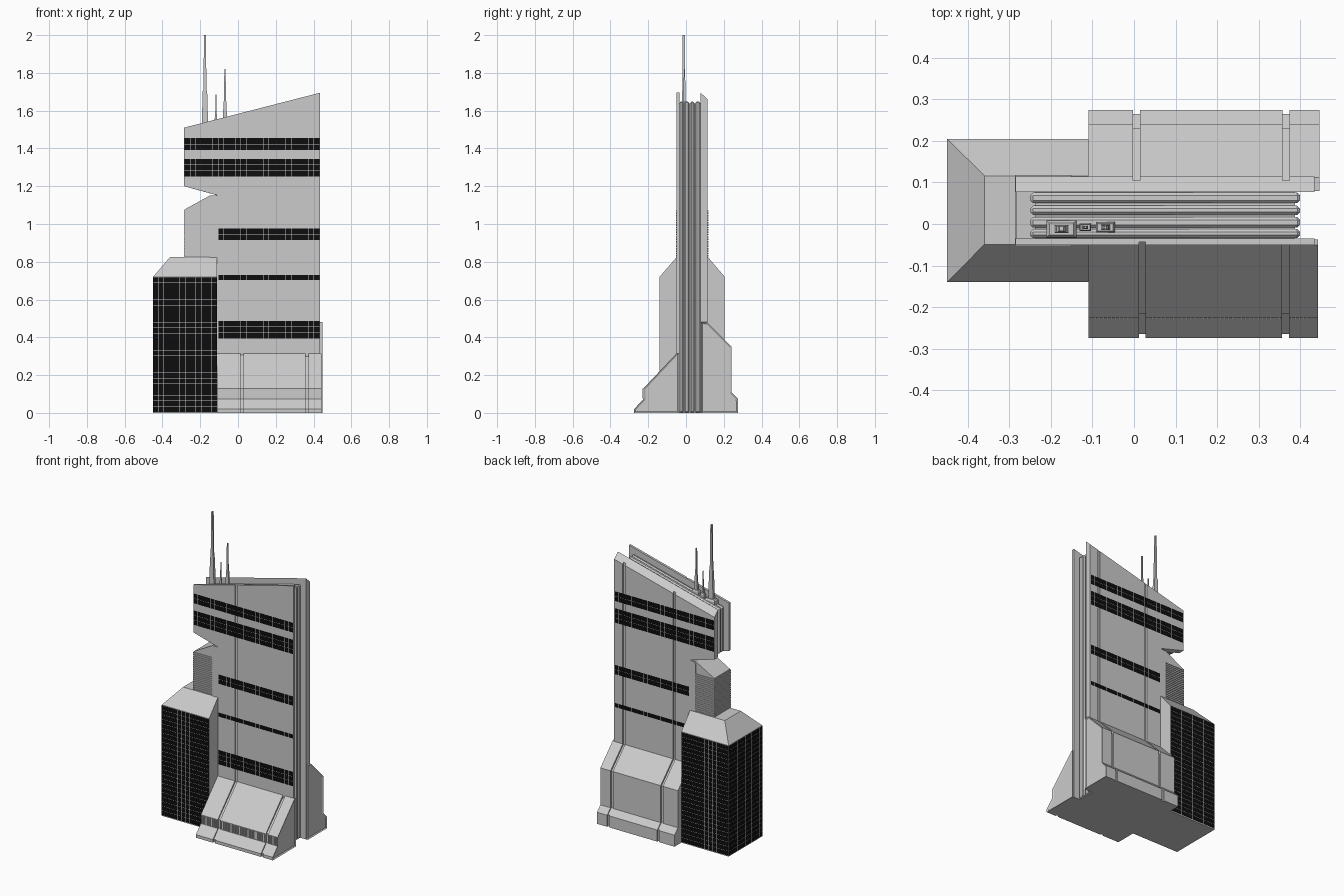
import bpy, bmesh
from mathutils import Vector

if "Cube" in bpy.data.objects:
    bpy.data.objects.remove(bpy.data.objects["Cube"])

black = bpy.data.materials.new("black_glass")
black.diffuse_color = (0.004, 0.004, 0.004, 1)
black.use_nodes = True
black.node_tree.nodes["Principled BSDF"].inputs["Base Color"].default_value = black.diffuse_color


def finish(name, bm, mat=None, recalc=True):
    if recalc:
        bmesh.ops.recalc_face_normals(bm, faces=bm.faces[:])
    me = bpy.data.meshes.new(name)
    bm.to_mesh(me)
    bm.free()
    ob = bpy.data.objects.new(name, me)
    bpy.context.collection.objects.link(ob)
    if mat:
        me.materials.append(mat)
    return ob


def add_loft(bm, rings):
    """Skin a list of equal point rings and cap both ends; returns the last cap."""
    loops = [[bm.verts.new(p) for p in r] for r in rings]
    n = len(loops[0])
    for a, b in zip(loops, loops[1:]):
        for i in range(n):
            j = (i + 1) % n
            bm.faces.new((a[i], a[j], b[j], b[i]))
    bm.faces.new(loops[0])
    return bm.faces.new(loops[-1])


def loft(name, rings, mat=None):
    bm = bmesh.new()
    add_loft(bm, rings)
    return finish(name, bm, mat)


def rect(x0, x1, y0, y1, z):
    return [(x0, y0, z), (x1, y0, z), (x1, y1, z), (x0, y1, z)]


def boxes(name, dims, mat=None):
    bm = bmesh.new()
    for x0, x1, y0, y1, z0, z1 in dims:
        add_loft(bm, [rect(x0, x1, y0, y1, z0), rect(x0, x1, y0, y1, z1)])
    return finish(name, bm, mat)


def prism_y(outline, y):
    return [(x, y, z) for x, z in outline]


def panes(name, origin, u, v, nu, nv, gap=0.0015):
    """Grid of thin black window panes; u and v span the wall, u x v faces out."""
    o, u, v = Vector(origin), Vector(u), Vector(v)
    o = o + u.cross(v).normalized() * 0.0015
    du, dv = u / nu, v / nv
    gu, gv = u.normalized() * gap / 2, v.normalized() * gap / 2
    bm = bmesh.new()
    for i in range(nu):
        for j in range(nv):
            a, b = o + du * i + dv * j + gu + gv, o + du * (i + 1) + dv * (j + 1) - gu - gv
            w = du - 2 * gu
            bm.faces.new([bm.verts.new(p) for p in (a, a + w, b, b - w)])
    return finish(name, bm, black, False)


# two main slabs with a sloping top and a notch on the left
slab = [(-.285, 1.51), (.435, 1.695), (.435, 0), (-.15, 0),
        (-.15, 1.14), (-.11, 1.152), (-.285, 1.2)]
slab_low = [(x, z - .035) if z > 1.4 else (x, z) for x, z in slab]
front_slab = loft("front_slab", [prism_y(slab, -.05), prism_y(slab, -.035)])
back_slab = loft("back_slab", [prism_y(slab, .077), prism_y(slab_low, .115)])

# vertical grooves cut in the slabs
grooves_front, grooves_back = [(.012, .028), (.357, .373)], [(-.002, .014), (.358, .374)]
for ob, spans, y0, y1 in ((front_slab, grooves_front[:1], -.1, -.043),
                          (back_slab, grooves_back, .105, .2)):
    cutter = boxes(ob.name + "_groove_cutter", [(a, b, y0, y1, -.1, 1.9) for a, b in spans])
    cutter.hide_render = True
    cutter.hide_viewport = True
    cutter.display_type = 'WIRE'
    mod = ob.modifiers.new("grooves", 'BOOLEAN')
    mod.operation, mod.solver, mod.object = 'DIFFERENCE', 'EXACT', cutter

# core: bevelled upright fins on a recessed filler, following the slab outline
core = [(-.25, 1.482), (.4, 1.65), (.4, 0), (-.15, 0),
        (-.15, 1.14), (-.11, 1.152), (-.25, 1.19)]
filler = [(x - .012 if x > .3 else x + .012 if x < -.2 else x, z - .012 if z > 1.4 else z)
          for x, z in core]
loft("core_filler", [prism_y(filler, -.036), prism_y(filler, .078)])
for i, (a, b) in enumerate([(-.034, -.012), (-.009, .017), (.022, .044), (.05, .076)]):
    fin = loft(f"core_fin_{i + 1}", [prism_y(core, a), prism_y(core, b)])
    mod = fin.modifiers.new("chamfer", 'BEVEL')
    mod.width, mod.segments, mod.limit_method = .007, 1, 'ANGLE'

# window bands on both slabs
bands = [(-.283, 1.39, 1.455, 2), (-.283, 1.25, 1.345, 3), (-.105, .915, .977, 2),
         (-.105, .702, .73, 1), (-.105, .392, .487, 3)]
for i, (x0, z0, z1, rows) in enumerate(bands):
    w, h = .431 - x0, z1 - z0
    cols = round(w / .03)
    panes(f"front_window_band_{i + 1}", (x0, -.05, z0), (w, 0, 0), (0, 0, h), cols, rows)
    if i < 4:
        y = .115
        panes(f"back_window_band_{i + 1}", (.431, y, z0), (-w, 0, 0), (0, 0, h), cols, rows)

# side tower with a hipped roof
loft("side_tower", [rect(-.45, -.11, -.14, .205, 0), rect(-.45, -.11, -.14, .205, .72),
                    rect(-.36, -.11, -.049, .116, .825)])
panes("side_tower_front_windows", (-.45, -.14, .005), (.34, 0, 0), (0, 0, .713), 12, 24)
panes("side_tower_back_windows", (-.11, .205, .005), (-.34, 0, 0), (0, 0, .713), 12, 24)
panes("side_tower_left_windows", (-.45, .205, .005), (0, -.345, 0), (0, 0, .713), 12, 24)

# small louvred upper block with a sloping roof
block = [(-.283, .8), (-.283, 1.077), (-.15, 1.15), (-.112, 1.15), (-.112, .8)]
loft("upper_block", [prism_y(block, -.048), prism_y(block, .113)])
boxes("upper_block_louvres",
      [(-.287, -.15, -.053, .118, .828 + .0125 * i, .835 + .0125 * i) for i in range(20)])


def base(name, profile, grooves, x1, side):
    """Plinth swept along x, stepping inward at each groove, with a recessed end panel."""
    inner = [(y - side * .01, z - .006 if z > .2 else z) for y, z in profile]
    steps = [(-.11, profile)]
    for a, b in grooves:
        steps += [(a, profile), (a, inner), (b, inner), (b, profile)]
    steps.append((x1, profile))
    bm = bmesh.new()
    cap = add_loft(bm, [[(x, y, z) for y, z in p] for x, p in steps])
    bmesh.ops.recalc_face_normals(bm, faces=bm.faces[:])
    bmesh.ops.inset_region(bm, faces=[cap], thickness=.01, depth=-.006)
    return finish(name, bm)


# front and back plinths
base("front_base", [(-.037, 0), (-.275, 0), (-.275, .02), (-.225, .073), (-.225, .13),
                    (-.05, .315), (-.037, .315)], grooves_front, .443, -1)
base("back_base", [(.08, 0), (.275, 0), (.275, .075), (.24, .11), (.24, .35),
                   (.112, .48), (.08, .48)], grooves_back, .447, 1)

# row of upright bars on the front plinth
spans = [(-.108, .01), (.03, .355), (.375, .441)]
bars = []
for a, b in spans:
    n = round((b - a) / .01)
    bars += [(a + (b - a) * (i + .2) / n, a + (b - a) * (i + .75) / n, -.229, -.22, .076, .128)
             for i in range(n)]
boxes("front_base_bars", bars)

# roof masts: pedestal, stepped shaft and thin tip
for name, x, y, px, py, w, z0, z1 in (("tall_mast", -.175, -.012, .036, .02, .018, 1.49, 2.0),
                                      ("short_mast", -.069, -.008, .023, .013, .012, 1.52, 1.82),
                                      ("small_mast", -.117, -.008, .014, .009, .008, 1.51, 1.685)):
    h = z1 - z0

    def ring(hx, hy, z):
        return rect(x - hx, x + hx, y - hy, y + hy, z)
    loft(name + "_pedestal", [ring(px, py, z0 - .03), ring(px, py, z0 + .022),
                              ring(px * .8, py * .7, z0 + .032)])
    loft(name, [ring(w, w * .55, z0), ring(w * .65, w * .45, z0 + h * .42),
                ring(w * .45, w * .4, z0 + h * .43), ring(w * .28, w * .3, z1)])
